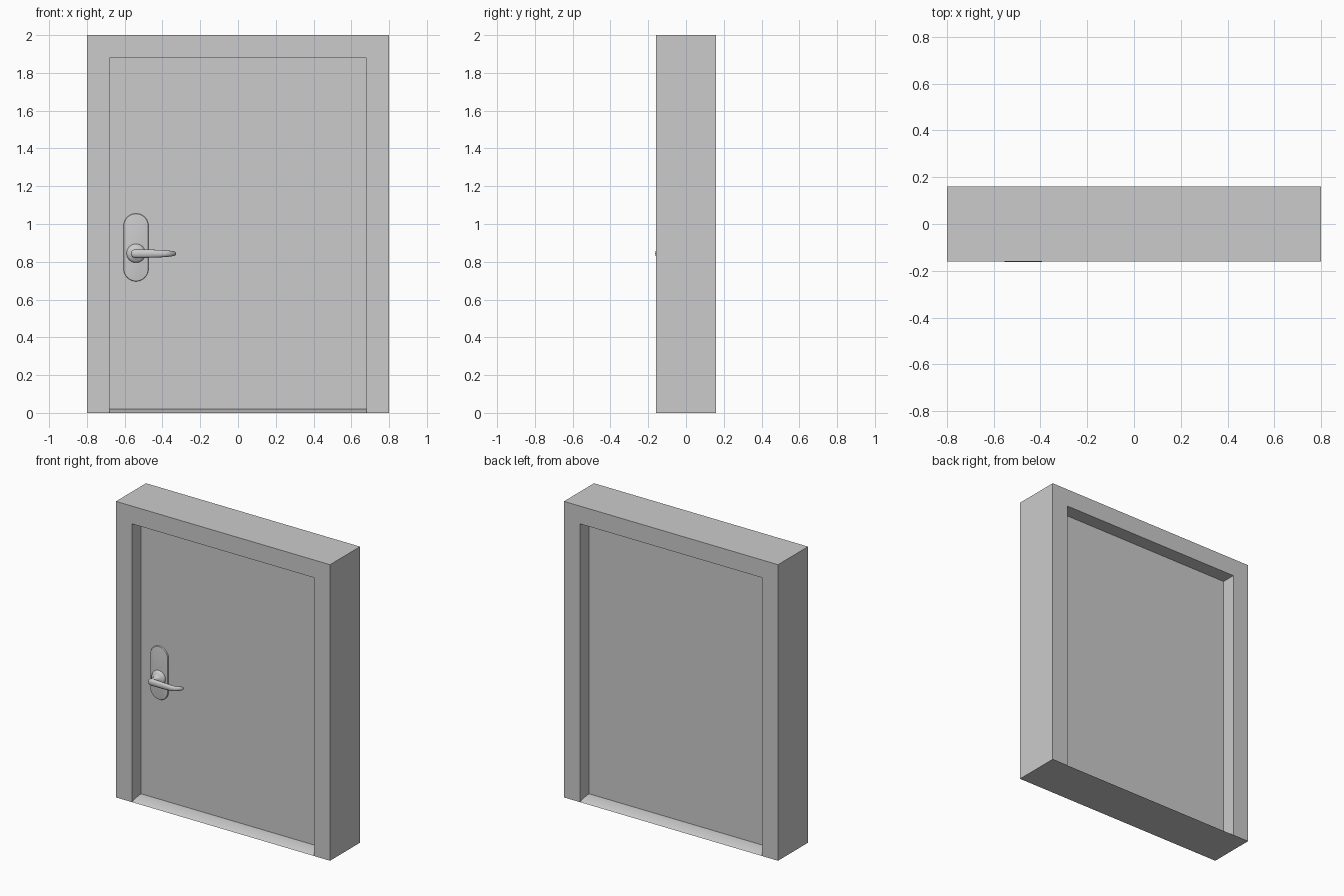
import bpy, bmesh, math
from mathutils import Vector

if "Cube" in bpy.data.objects:
    bpy.data.objects.remove(bpy.data.objects["Cube"])


def finish(name, bm, smooth=None):
    bmesh.ops.recalc_face_normals(bm, faces=bm.faces[:])
    mesh = bpy.data.meshes.new(name)
    bm.to_mesh(mesh)
    bm.free()
    ob = bpy.data.objects.new(name, mesh)
    bpy.context.collection.objects.link(ob)
    if smooth:
        bpy.ops.object.select_all(action='DESELECT')
        ob.select_set(True)
        bpy.context.view_layer.objects.active = ob
        bpy.ops.object.shade_smooth_by_angle(angle=math.radians(smooth))
    return ob


def extrude(name, points, vec, smooth=None):
    """Prism from a closed outline of 3D points."""
    bm = bmesh.new()
    face = bm.faces.new([bm.verts.new(p) for p in points])
    new = bmesh.ops.extrude_face_region(bm, geom=[face])['geom']
    bmesh.ops.translate(bm, vec=Vector(vec),
                        verts=[v for v in new if isinstance(v, bmesh.types.BMVert)])
    return finish(name, bm, smooth)


def loft(name, rings, smooth=40):
    """Skin over rings of equal length, capped at both ends."""
    bm = bmesh.new()
    loops = [[bm.verts.new(p) for p in ring] for ring in rings]
    n = len(loops[0])
    for a, b in zip(loops, loops[1:]):
        for i in range(n):
            j = (i + 1) % n
            bm.faces.new((a[i], a[j], b[j], b[i]))
    bm.faces.new(loops[0])
    bm.faces.new(loops[-1])
    return finish(name, bm, smooth)


W, D, H = 0.80, 0.16, 2.0        # outer half width, half depth, height
IW, IH = 0.68, 1.88              # opening half width, height
DOOR = 0.064                     # half thickness of the door leaf
HX, HZ = -0.54, 0.845            # handle centre
TAU = math.tau

# Door frame: two jambs and head in one outline
outline = [(-W, 0), (-IW, 0), (-IW, IH), (IW, IH), (IW, 0), (W, 0), (W, H), (-W, H)]
extrude("door_frame", [(x, -D, z) for x, z in outline], (0, 2 * D, 0))

# Door leaf
leaf = [(-IW, 0.01), (IW, 0.01), (IW, IH), (-IW, IH)]
extrude("door_leaf", [(x, -DOOR, z) for x, z in leaf], (0, 2 * DOOR, 0))

# Threshold with gently sloping sides
half = [(D, 0.0), (0.145, 0.006), (0.12, 0.013), (0.09, 0.018), (0.07, 0.02)]
sill = [(-y, z) for y, z in half] + [(y, z) for y, z in reversed(half)]
extrude("threshold", [(-IW, y, z) for y, z in sill], (2 * IW, 0, 0), 30)


# Back plate: stadium outline with a softened edge
def stadium(r, y, z0=0.762, z1=0.99, n=16):
    ring = []
    for zc, start in ((z1, 0), (z0, math.pi)):
        for i in range(n + 1):
            a = start + math.pi * i / n
            ring.append((HX + r * math.cos(a), y, zc + r * math.sin(a)))
    return ring


loft("back_plate", [stadium(0.066, -0.06), stadium(0.066, -0.070),
                    stadium(0.064, -0.073), stadium(0.060, -0.074)])

# Rosette and neck, turned around the y axis
turned = [(0.050, -0.070), (0.050, -0.078), (0.046, -0.086), (0.037, -0.092),
          (0.026, -0.096), (0.020, -0.104), (0.018, -0.145)]
loft("handle_neck", [[(HX + r * math.cos(TAU * i / 32), y, HZ + r * math.sin(TAU * i / 32))
                      for i in range(32)] for r, y in turned])

# Lever: x, y centre, half depth, half height; the tip bends back to the door
stations = [(-0.565, -0.147, 0.004, 0.008), (-0.561, -0.147, 0.010, 0.016),
            (-0.552, -0.148, 0.014, 0.021), (-0.535, -0.148, 0.015, 0.023),
            (-0.48, -0.149, 0.014, 0.022), (-0.42, -0.150, 0.013, 0.020),
            (-0.385, -0.148, 0.013, 0.018), (-0.365, -0.141, 0.013, 0.016),
            (-0.350, -0.131, 0.013, 0.014), (-0.338, -0.120, 0.012, 0.012),
            (-0.331, -0.113, 0.008, 0.009), (-0.328, -0.110, 0.003, 0.004)]
loft("handle_lever", [[(x, y + hy * math.cos(TAU * i / 20), HZ - 0.002 + hz * math.sin(TAU * i / 20))
                       for i in range(20)] for x, y, hy, hz in stations])
